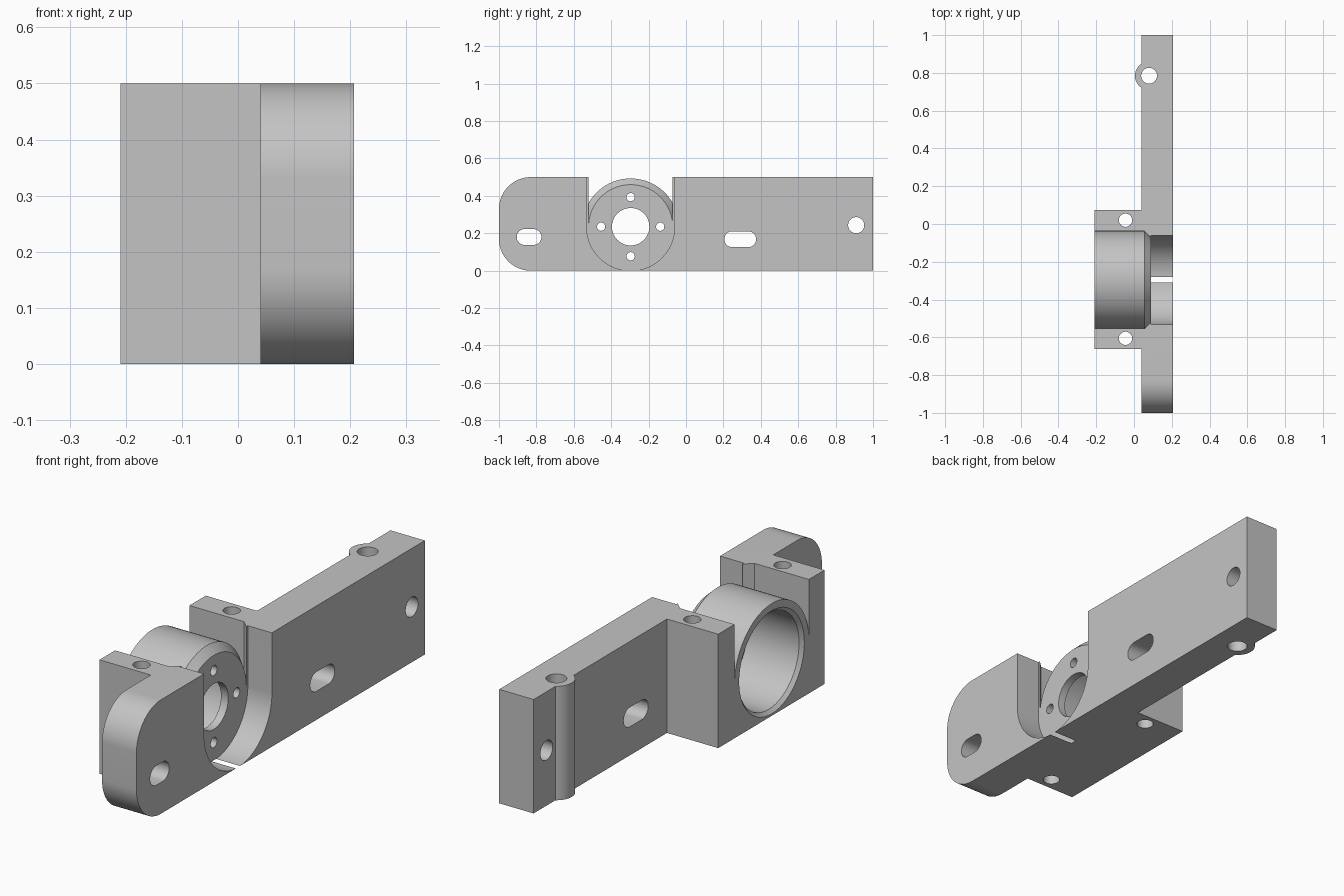
import bpy, bmesh, math
from mathutils import Vector

if "Cube" in bpy.data.objects:
    bpy.data.objects.remove(bpy.data.objects["Cube"], do_unlink=True)

PLATE_OUT, PLATE_IN, HEIGHT = 0.207, 0.04, 0.5
AXIS_Y, AXIS_Z = -0.296, 0.235      # centre line of the motor seat

grey = bpy.data.materials.new("light_grey")
grey.use_nodes = True
grey.diffuse_color = (0.55, 0.55, 0.55, 1)
grey.node_tree.nodes["Principled BSDF"].inputs["Base Color"].default_value = grey.diffuse_color


def arc(cx, cy, r, start, end, steps):
    """Points on an arc, angles in degrees."""
    angles = [math.radians(start + (end - start) * i / steps) for i in range(steps + 1)]
    return [(cx + r * math.cos(a), cy + r * math.sin(a)) for a in angles]


def loft(name, rings):
    """Closed solid through rings of 3D points with equal counts."""
    bm = bmesh.new()
    loops = [[bm.verts.new(p) for p in ring] for ring in rings]
    n = len(loops[0])
    for a, b in zip(loops, loops[1:]):
        for i in range(n):
            j = (i + 1) % n
            bm.faces.new((a[i], a[j], b[j], b[i]))
    bm.faces.new(loops[0][::-1])
    bm.faces.new(loops[-1])
    bmesh.ops.recalc_face_normals(bm, faces=bm.faces)
    mesh = bpy.data.meshes.new(name)
    bm.to_mesh(mesh)
    bm.free()
    mesh.materials.append(grey)
    obj = bpy.data.objects.new(name, mesh)
    bpy.context.collection.objects.link(obj)
    return obj


def along_x(points, x):
    return [Vector((x, y, z)) for y, z in points]


def along_z(points, z):
    return [Vector((x, y, z)) for x, y in points]


def circle(cx, cy, r, steps=48):
    return arc(cx, cy, r, -90, 270, steps)[:-1]


def slot(cy, cz, length, width):
    r, h = width / 2, (length - width) / 2
    return arc(cy + h, cz, r, -90, 90, 16) + arc(cy - h, cz, r, 90, 270, 16)


def hole_x(points, lo=-0.3, hi=0.3):
    return loft("cutter", [along_x(points, lo), along_x(points, hi)])


def hole_z(x, y, r):
    pts = circle(x, y, r, 32)
    return loft("cutter", [along_z(pts, -0.1), along_z(pts, HEIGHT + 0.1)])


# Bracket body: plate, motor block and rear boss in one plan outline
boss_x, boss_y, boss_r = 0.08, 0.785, 0.075
half = math.degrees(math.acos((boss_x - PLATE_IN) / boss_r))
outline = [(PLATE_OUT, -1), (PLATE_OUT, 1), (PLATE_IN, 1)]
outline += arc(boss_x, boss_y, boss_r, 180 - half, 180 + half, 20)
outline += [(PLATE_IN, 0.075), (-0.209, 0.075), (-0.209, -0.662), (PLATE_IN, -0.662), (PLATE_IN, -1)]
bracket = loft("motor_bracket", [along_z(outline, 0), along_z(outline, HEIGHT)])

# Rounded front corners of the plate
bm = bmesh.new()
bm.from_mesh(bracket.data)
corners = [e for e in bm.edges
           if all(v.co.y < -0.99 for v in e.verts) and abs(e.verts[0].co.z - e.verts[1].co.z) < 0.01]
bmesh.ops.bevel(bm, geom=corners, offset=0.17, segments=20, profile=0.5,
                affect='EDGES', clamp_overlap=False)
bm.to_mesh(bracket.data)
bm.free()


# Open space above the motor tube, tapering to the front chamfer
def space_above(r):
    return ([(AXIS_Y - r, AXIS_Z), (AXIS_Y - r, 0.7), (AXIS_Y + r, 0.7)]
            + arc(AXIS_Y, AXIS_Z, r, 0, 180, 48)[:-1])


cutters = [loft("cutter", [along_x(space_above(r), x) for x, r in
                           [(-0.3, 0.258), (0.055, 0.258), (0.09, 0.225), (0.12, 0.225)]])]

# U-shaped recess in front of the motor face, just breaking through the underside
r = 0.2355
recess = arc(AXIS_Y, AXIS_Z, r, -180, 0, 64) + [(AXIS_Y + r, 0.7), (AXIS_Y - r, 0.7)]
cutters.append(hole_x(recess, 0.09, 0.3))

# Motor bore with a chamfered rim
cutters.append(loft("cutter", [along_x(circle(AXIS_Y, AXIS_Z, r, 72), x) for x, r in
                               [(-0.3, 0.226), (-0.209, 0.226), (-0.194, 0.211), (0.055, 0.211)]]))

# Shaft hole and four screw holes in the motor face
cutters.append(hole_x(circle(AXIS_Y, AXIS_Z, 0.1)))
for dy, dz in [(1, 0), (-1, 0), (0, 1), (0, -1)]:
    cutters.append(hole_x(circle(AXIS_Y + 0.158 * dy, AXIS_Z + 0.158 * dz, 0.022, 24), 0.03, 0.15))

# Plate slots and round hole
cutters.append(hole_x(slot(-0.839, 0.18, 0.132, 0.085)))
cutters.append(hole_x(slot(0.29, 0.168, 0.17, 0.085)))
cutters.append(hole_x(circle(0.91, 0.243, 0.043)))

# Vertical holes through the block and the boss
for x, y, r in [(-0.045, 0.02, 0.035), (-0.045, -0.605, 0.035), (boss_x, boss_y, 0.042)]:
    cutters.append(hole_z(x, y, r))

# Cut everything and tidy up
bpy.ops.object.select_all(action='DESELECT')
bpy.context.view_layer.objects.active = bracket
bracket.select_set(True)
for c in cutters:
    c.hide_render = True
    mod = bracket.modifiers.new("cut", 'BOOLEAN')
    mod.operation, mod.solver, mod.object = 'DIFFERENCE', 'EXACT', c
    bpy.ops.object.modifier_apply(modifier=mod.name)
    bpy.data.objects.remove(c, do_unlink=True)
bpy.ops.object.shade_smooth_by_angle(angle=math.radians(30))
